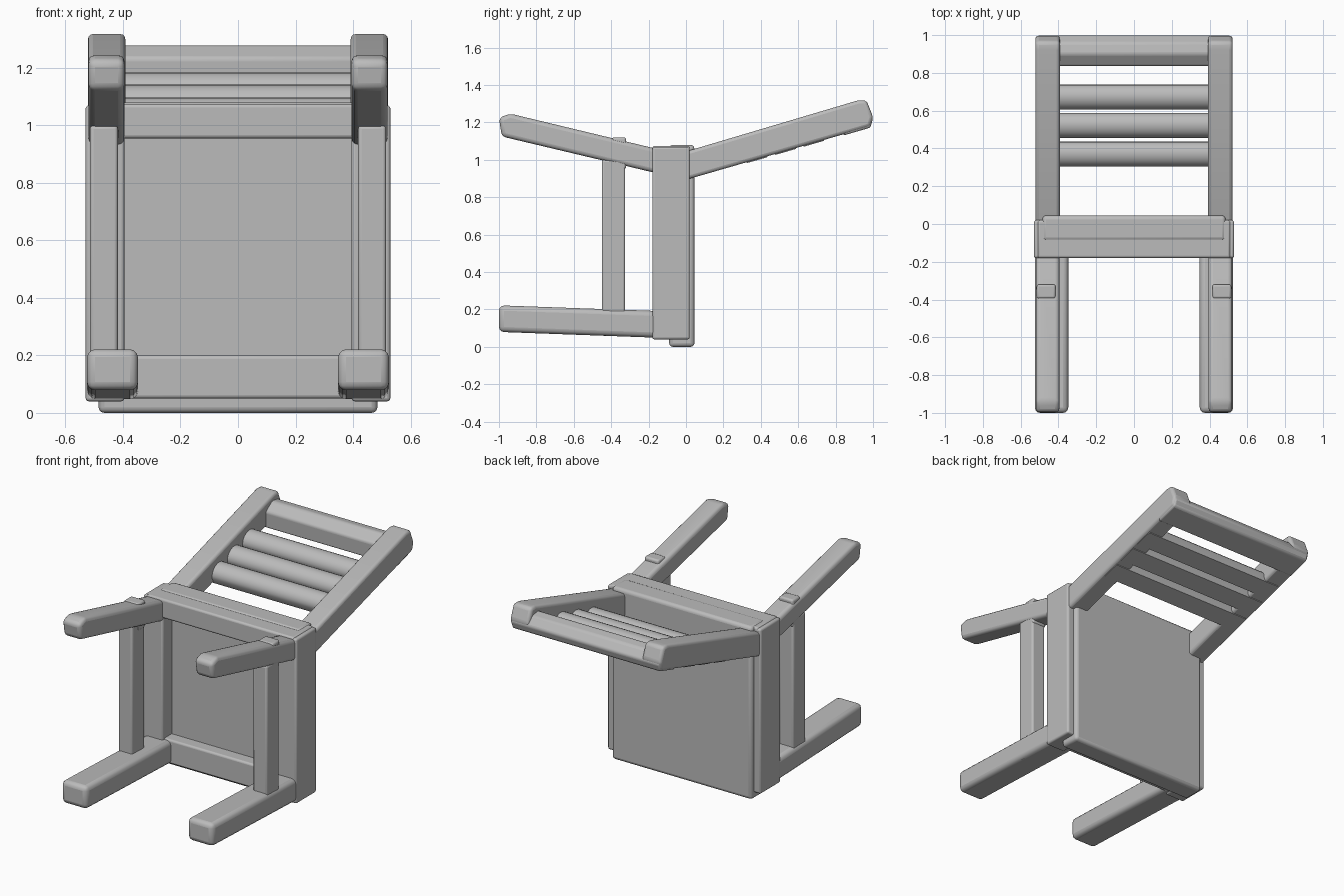
import bpy, bmesh
from mathutils import Matrix, Vector
from math import atan2, cos, sin, pi

cube = bpy.data.objects.get("Cube")
if cube:
    bpy.data.objects.remove(cube, do_unlink=True)

GREY = (0.5, 0.5, 0.5, 1)
mat = bpy.data.materials.new("plain grey")
mat.use_nodes = True
mat.diffuse_color = GREY
mat.node_tree.nodes["Principled BSDF"].inputs["Base Color"].default_value = GREY


def bar(name, profile, x0, x1, bevel=0.02):
    """Extrude a (y, z) profile from x0 to x1 and round its edges."""
    bm = bmesh.new()
    face = bm.faces.new([bm.verts.new((x0, y, z)) for y, z in profile])
    ext = bmesh.ops.extrude_face_region(bm, geom=[face])["geom"]
    for v in ext:
        if isinstance(v, bmesh.types.BMVert):
            v.co.x = x1
    bmesh.ops.recalc_face_normals(bm, faces=bm.faces[:])
    mesh = bpy.data.meshes.new(name)
    bm.to_mesh(mesh)
    bm.free()
    obj = bpy.data.objects.new(name, mesh)
    bpy.context.collection.objects.link(obj)
    mesh.materials.append(mat)
    if bevel:
        mod = obj.modifiers.new("rounding", 'BEVEL')
        mod.width, mod.segments = bevel, 3
    bpy.context.view_layer.objects.active = obj
    obj.select_set(True)
    bpy.ops.object.shade_smooth_by_angle(angle=0.6)
    obj.select_set(False)
    return obj


def rect(y0, y1, z0, z1):
    return [(y0, z0), (y1, z0), (y1, z1), (y0, z1)]


def pair(name, profile, x0, x1, bevel=0.02):
    bar("left_" + name, profile, x0, x1, bevel)
    bar("right_" + name, profile, -x1, -x0, bevel)


# Seat panel, standing upright because the chair lies on its back
bar("seat_panel", rect(-0.09, 0.045, 0.0, 1.08), -0.485, 0.485, 0.02)

# Frame under the seat
pair("seat_rail", rect(-0.18, 0.02, 0.04, 1.07), 0.395, 0.53, 0.012)
bar("front_seat_rail", rect(-0.165, 0.02, 0.05, 0.2), -0.48, 0.48, 0.012)
bar("back_seat_rail", rect(-0.18, 0.02, 0.955, 1.075), -0.51, 0.51, 0.012)

# Legs and the stretchers between them
pair("front_leg", [(-1.0, 0.08), (-0.1, 0.047), (-0.1, 0.19), (-1.0, 0.222)], 0.348, 0.525, 0.028)
pair("back_leg", [(-0.985, 1.125), (-0.1, 0.915), (-0.1, 1.045), (-0.94, 1.247), (-1.0, 1.225)],
     0.395, 0.52, 0.022)
pair("stretcher", rect(-0.45, -0.325, 0.06, 1.0), 0.418, 0.515, 0.012)
pair("stretcher_peg", rect(-0.395, -0.32, 0.95, 1.12), 0.415, 0.515, 0.012)

# Reclined back posts
pair("back_post", [(-0.02, 0.89), (0.04, 0.905), (0.985, 1.178), (1.0, 1.23), (0.965, 1.318),
                   (0.92, 1.318), (0.0, 1.045)], 0.392, 0.522, 0.018)

# Slats with a rounded front face, tilted like the posts
TILT = atan2(0.273, 0.945)


def slat(name, y, z, width, depth, half):
    turn = Matrix.Rotation(TILT, 2)
    arc = [(cos(a) * width / 2, sin(a) * depth * 0.6)
           for a in (i * pi / 10 for i in range(11))]
    pts = arc + [(-width * 0.42, -depth * 0.4), (width * 0.42, -depth * 0.4)]
    profile = []
    for p in pts:
        q = turn @ Vector(p)
        profile.append((q.x + y, q.y + z))
    bar(name, profile, -half, half, 0)


for i, y in enumerate((0.37, 0.522, 0.672)):
    slat(f"back_slat_{i + 1}", y, 0.893 + y * 0.289 + 0.037, 0.135, 0.1, 0.5)

# Top rail
top = [(0.84, 1.13), (0.985, 1.172), (1.0, 1.22), (0.96, 1.27), (0.9, 1.28), (0.835, 1.235)]
bar("top_rail", top, -0.515, 0.515, 0.012)
